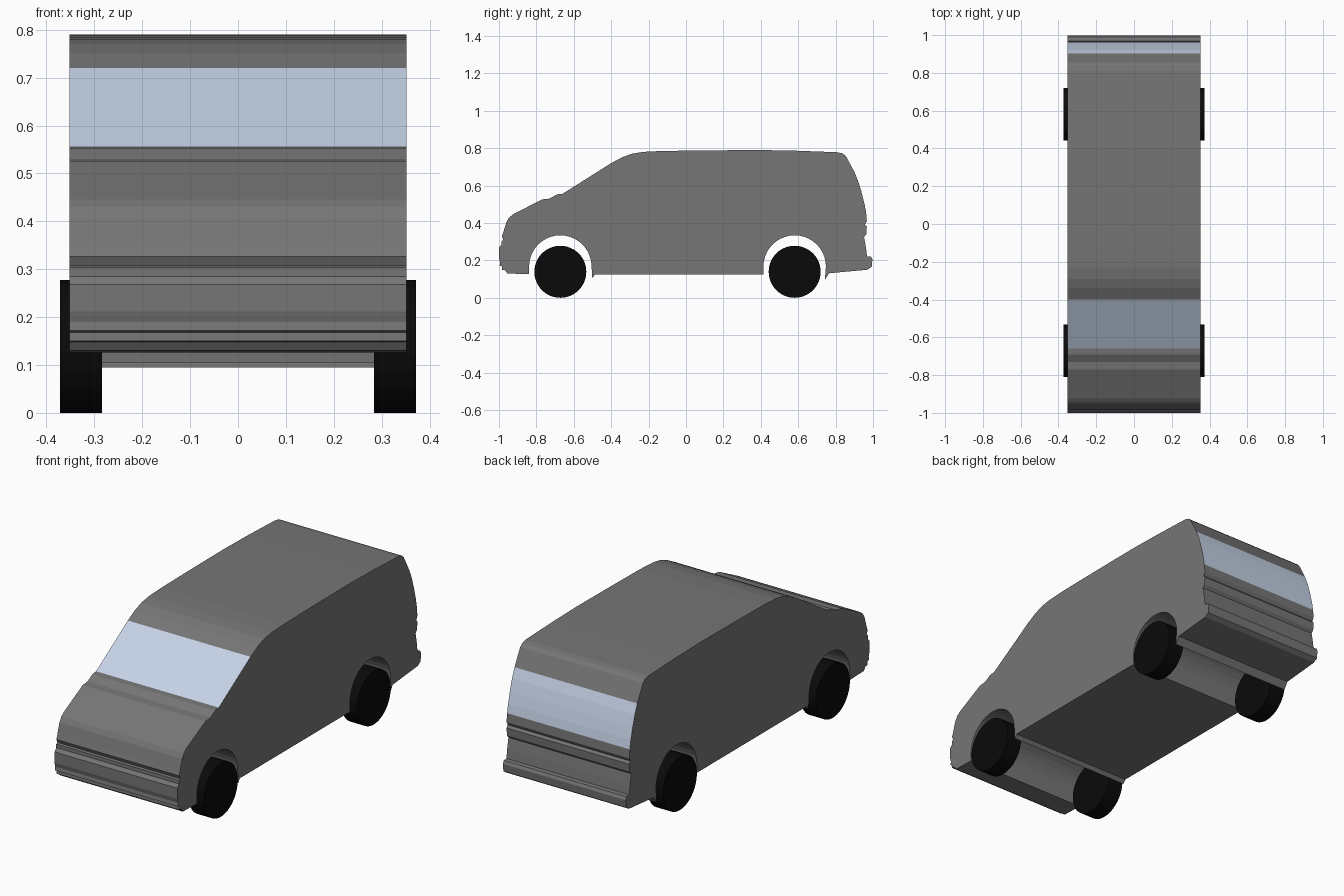
import bpy, bmesh, math

if "Cube" in bpy.data.objects:
    bpy.data.objects.remove(bpy.data.objects["Cube"])


def material(name, rgb):
    m = bpy.data.materials.new(name)
    m.diffuse_color = (*rgb, 1)
    m.use_nodes = True
    m.node_tree.nodes["Principled BSDF"].inputs["Base Color"].default_value = m.diffuse_color
    return m


grey = material("body grey", (0.18, 0.18, 0.18))
glass = material("pale blue glass", (0.56, 0.65, 0.80))
black = material("tyre black", (0.003, 0.003, 0.003))

HALF = 0.352
WHEELS = (-0.672, 0.581)


def add_object(name, bm, mats):
    bmesh.ops.recalc_face_normals(bm, faces=bm.faces)
    me = bpy.data.meshes.new(name)
    bm.to_mesh(me)
    bm.free()
    for m in mats:
        me.materials.append(m)
    ob = bpy.data.objects.new(name, me)
    bpy.context.collection.objects.link(ob)
    return ob


def arch(cy, n=20):
    # wheel arch, from rear to front
    return [(cy + 0.167 * math.cos(math.pi * i / n),
             0.167 + 0.167 * math.sin(math.pi * i / n)) for i in range(n + 1)]


# side profile (y, z): nose, bonnet, windscreen, roof, tail
upper = [(-0.839, 0.126), (-0.955, 0.13), (-0.968, 0.148), (-0.985, 0.15),
         (-0.984, 0.168), (-0.997, 0.172), (-0.994, 0.19), (-1.0, 0.212),
         (-1.0, 0.268), (-0.986, 0.285), (-0.986, 0.304), (-0.976, 0.308),
         (-0.985, 0.327), (-0.977, 0.35), (-0.96, 0.405), (-0.945, 0.43),
         (-0.925, 0.446), (-0.77, 0.526), (-0.73, 0.53), (-0.69, 0.553),
         (-0.66, 0.556), (-0.40, 0.72), (-0.34, 0.752), (-0.29, 0.77),
         (-0.23, 0.78), (-0.13, 0.785), (0.1, 0.788), (0.4, 0.79),
         (0.6, 0.786), (0.81, 0.778), (0.838, 0.772), (0.855, 0.757),
         (0.902, 0.67), (0.922, 0.62), (0.94, 0.56), (0.955, 0.50),
         (0.963, 0.455), (0.967, 0.41), (0.957, 0.392), (0.967, 0.38),
         (0.964, 0.34), (0.952, 0.325), (0.962, 0.27), (0.968, 0.222),
         (0.99, 0.22), (0.997, 0.205), (0.993, 0.165), (0.97, 0.15),
         (0.765, 0.131), (0.742, 0.095)]
profile = (upper + arch(WHEELS[1]) + [(0.414, 0.124), (-0.487, 0.124), (-0.501, 0.105)]
           + arch(WHEELS[0]))

# body: the profile extruded across the width
bm = bmesh.new()
side = bm.faces.new([bm.verts.new((-HALF, y, z)) for y, z in profile])
ext = bmesh.ops.extrude_face_region(bm, geom=[side], use_keep_orig=True)
bmesh.ops.translate(bm, vec=(2 * HALF, 0, 0),
                    verts=[v for v in ext["geom"] if isinstance(v, bmesh.types.BMVert)])
# windscreen and tailgate window
for f in bm.faces:
    c = f.calc_center_median()
    if len(f.verts) == 4:
        front = -0.655 < c.y < -0.405 and c.z > 0.56
        rear = c.y > 0.9 and 0.455 < c.z < 0.67
        f.material_index = int(front or rear)
add_object("van_body", bm, [grey, glass])

# wheels
for end, cy in zip(("front", "rear"), WHEELS):
    for label, s in (("left", 1), ("right", -1)):
        bm = bmesh.new()
        bmesh.ops.create_cone(bm, cap_ends=True, segments=48, radius1=0.139,
                              radius2=0.139, depth=0.088)
        for v in bm.verts:
            x, y, z = v.co
            v.co = (z + s * 0.328, x + cy, y + 0.139)
        add_object(f"{end}_{label}_wheel", bm, [black])
